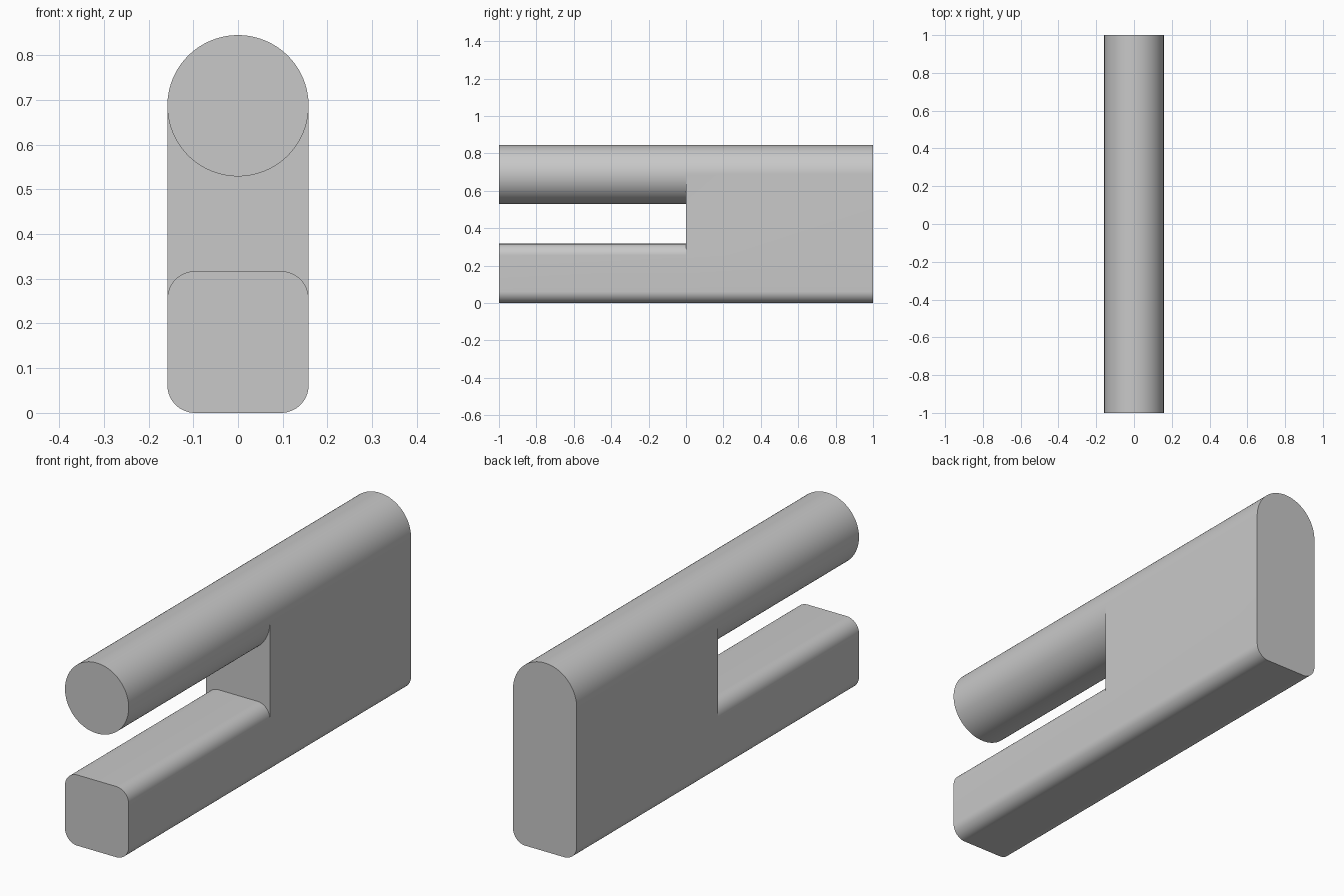
import bpy, bmesh
from math import sin, cos, radians

cube = bpy.data.objects.get("Cube")
if cube:
    bpy.data.objects.remove(cube, do_unlink=True)

HALF_W = 0.158      # half width, also the rod radius
ROD_Z = 0.687       # rod axis height
BAR_H = 0.317       # lower bar height
CORNER = 0.062      # bar corner radius


def arc(cx, cz, r, start, end, steps):
    angles = [radians(start + (end - start) * i / steps) for i in range(steps + 1)]
    return [(cx + r * cos(a), cz + r * sin(a)) for a in angles]


# Shared outline pieces, counter-clockwise in x and z
side, low, high = HALF_W - CORNER, CORNER, BAR_H - CORNER
bottom = arc(-side, low, CORNER, 180, 270, 16) + arc(side, low, CORNER, 270, 360, 16)
bar_top = arc(side, high, CORNER, 0, 90, 16) + arc(-side, high, CORNER, 90, 180, 16)
rod_top = arc(0, ROD_Z, HALF_W, 0, 180, 48)
rod_under = arc(0, ROD_Z, HALF_W, 180, 360, 48)

bm = bmesh.new()


def cap(profile, y):
    return bm.faces.new([bm.verts.new((x, y, z)) for x, z in profile])


def walls(profile, y0, y1):
    a = [bm.verts.new((x, y0, z)) for x, z in profile]
    b = [bm.verts.new((x, y1, z)) for x, z in profile]
    for i in range(len(a)):
        bm.faces.new((a[i - 1], a[i], b[i], b[i - 1]))


# Lower bar and upper rod, open where they run into the block
bar = bottom + bar_top
rod = rod_top + rod_under[1:-1]
for prong in (bar, rod):
    walls(prong, -1, 0)
    cap(prong, -1)

# Rear block and the slot's end wall
block = bottom + [bar_top[0]] + rod_top + [bar_top[-1]]
walls(block, 0, 1)
cap(block, 1)
cap(bar_top + rod_under, 0)

bmesh.ops.remove_doubles(bm, verts=bm.verts[:], dist=0.0001)
bmesh.ops.recalc_face_normals(bm, faces=bm.faces[:])
mesh = bpy.data.meshes.new("slotted_body")
bm.to_mesh(mesh)
bm.free()
body = bpy.data.objects.new("slotted_body", mesh)
bpy.context.collection.objects.link(body)

# Plain grey
grey = bpy.data.materials.new("light_grey")
grey.use_nodes = True
color = (0.58, 0.58, 0.58, 1)
grey.diffuse_color = color
for node in grey.node_tree.nodes:
    if node.type == 'BSDF_PRINCIPLED':
        node.inputs["Base Color"].default_value = color
mesh.materials.append(grey)

bpy.ops.object.select_all(action='DESELECT')
body.select_set(True)
bpy.context.view_layer.objects.active = body
bpy.ops.object.shade_smooth_by_angle(angle=radians(30))
